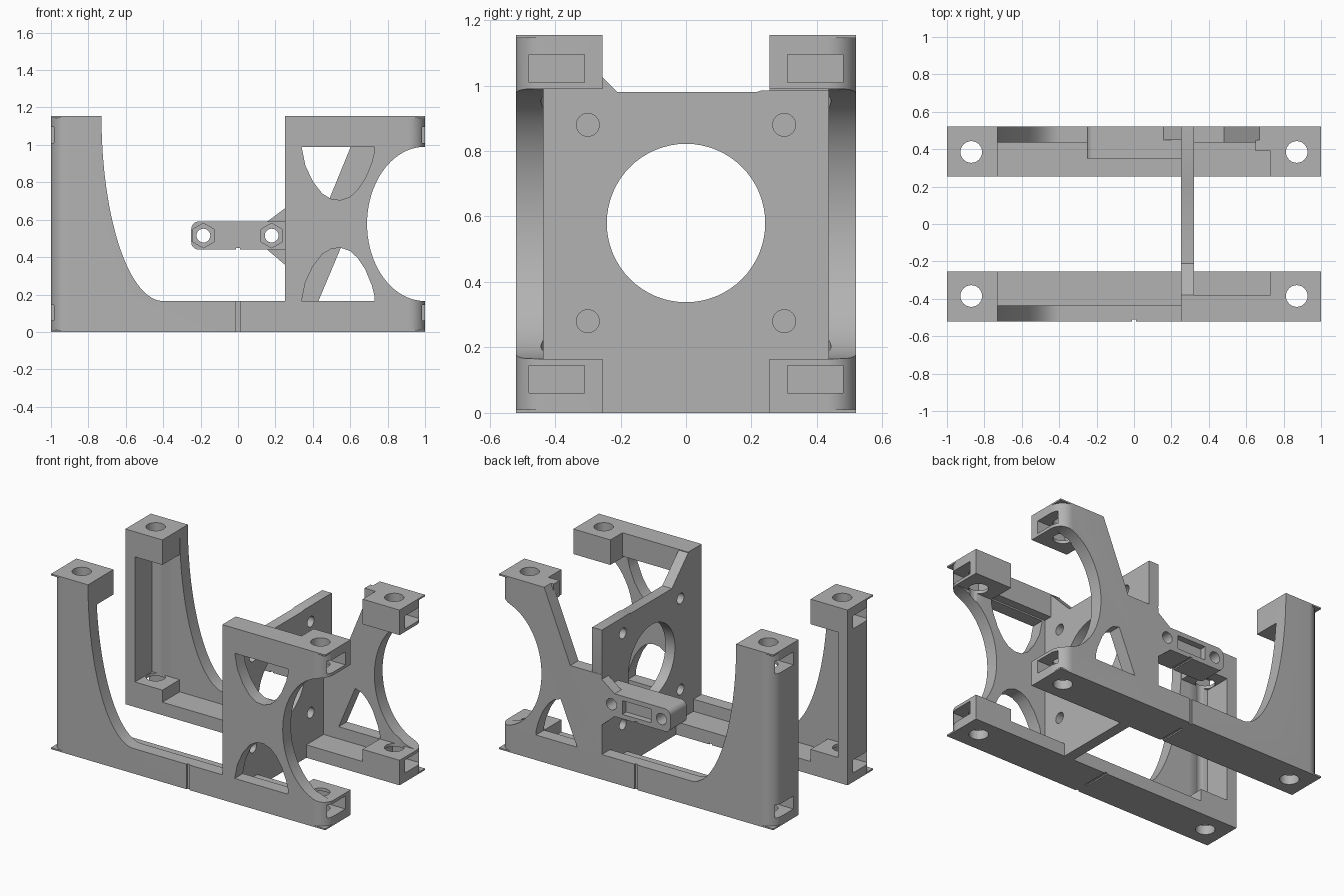
import bpy
import bmesh
from math import sin, cos, pi

cube = bpy.data.objects.get("Cube")
if cube:
    bpy.data.objects.remove(cube)

TOP, RIM, DEEP, WALL = 1.155, 0.165, 0.255, 0.435
HALF = 0.52

grey = bpy.data.materials.new("plain_grey")
grey.use_nodes = True
grey.diffuse_color = (0.45, 0.45, 0.45, 1)
grey.node_tree.nodes["Principled BSDF"].inputs["Base Color"].default_value = grey.diffuse_color


def prism(name, pts, lo, hi, axis):
    """Extrude a closed profile along an axis; the profile uses the other two."""
    place = {"x": lambda a, b, d: (d, a, b),
             "y": lambda a, b, d: (a, d, b),
             "z": lambda a, b, d: (a, b, d)}[axis]
    bm = bmesh.new()
    face = bm.faces.new([bm.verts.new(place(a, b, lo)) for a, b in pts])
    new = bmesh.ops.extrude_face_region(bm, geom=[face])["geom"]
    move = place(0, 0, hi - lo)
    bmesh.ops.translate(bm, vec=move, verts=[v for v in new if isinstance(v, bmesh.types.BMVert)])
    bmesh.ops.recalc_face_normals(bm, faces=bm.faces)
    mesh = bpy.data.meshes.new(name)
    bm.to_mesh(mesh)
    bm.free()
    mesh.materials.append(grey)
    obj = bpy.data.objects.new(name, mesh)
    bpy.context.collection.objects.link(obj)
    return obj


def box(name, x, y, z):
    y0, y1 = sorted(y)
    return prism(name, [(x[0], y0), (x[1], y0), (x[1], y1), (x[0], y1)], z[0], z[1], "z")


def arc(cx, cy, rx, ry, a0, a1, n=24):
    angles = [(a0 + (a1 - a0) * i / n) * pi / 180 for i in range(n + 1)]
    return [(cx + rx * cos(a), cy + ry * sin(a)) for a in angles]


def circle(cx, cy, r, n=32):
    return arc(cx, cy, r, r, 0, 360, n)[:-1]


def cut(obj, *cutters):
    """Subtract each cutter from the part, then discard the cutter."""
    bpy.context.view_layer.objects.active = obj
    for c in cutters:
        c.hide_render = True
        mod = obj.modifiers.new("cut", "BOOLEAN")
        mod.operation, mod.solver, mod.object = "DIFFERENCE", "EXACT", c
        bpy.ops.object.modifier_apply(modifier=mod.name)
        bpy.data.objects.remove(c)


def smooth(obj):
    bpy.ops.object.select_all(action="DESELECT")
    obj.select_set(True)
    bpy.context.view_layer.objects.active = obj
    bpy.ops.object.shade_smooth_by_angle(angle=0.5)


def corner_cutter(sx, sy):
    # rounds an outer vertical edge, leaving thin ears at top and bottom
    r = 0.09
    pts = [(1.02, HALF + 0.02), (1 - r, HALF + 0.02)]
    pts += arc(1 - r, HALF - r, r, r, 90, 0, 12) + [(1.02, HALF - r)]
    return prism("corner_cutter", [(sx * a, sy * b) for a, b in pts], 0.01, TOP - 0.01, "z")


def flip(pts):
    return [(a, TOP - b) for a, b in pts]


# Profiles shared by the two side walls
bay = arc(1, TOP / 2, 0.31, 0.4125, 270, 90, 40)
sweep = arc(-0.4, TOP, 0.33, TOP - RIM, 270, 180, 32)
curve = [(0.73, 0.19), (0.715, 0.25), (0.68, 0.335), (0.64, 0.395), (0.6, 0.432), (0.55, 0.45)]
window = [(0.34, RIM), (0.73, RIM)] + curve + [(0.5, 0.445), (0.45, 0.415), (0.4, 0.35), (0.36, 0.265)]
small_window = [(0.43, RIM), (0.73, RIM)] + curve

for side, sy in (("front", -1), ("back", 1)):
    # Side wall: post, bottom beam and end panel in one profile
    crest = [(0.25, TOP)] if sy < 0 else [(0.67, TOP), (0.48, 0.69), (0.25, 0.69)]
    outline = [(-1, 0), (1, 0)] + bay + [(1, TOP)] + crest + [(0.25, RIM)] + sweep + [(-1, TOP)]
    lo, hi = sorted((sy * WALL, sy * HALF))
    wall = prism(side + "_wall", outline, lo, hi, "y")
    holes = [window, flip(window)] if sy < 0 else [small_window]
    cut(wall, *[prism("window_cutter", h, lo - 0.1, hi + 0.1, "y") for h in holes])
    cut(wall, box("groove", (-0.01, 0.01), (sy * 0.51, sy * 0.55), (-0.1, 0.3)))

    ledge = box(side + "_ledge", (-0.75, 0.75), (sy * DEEP, sy * 0.45), (0, 0.085))
    cut(ledge, box("groove", (-0.01, 0.01), (sy * 0.2, sy * 0.5), (-0.1, 0.008)))
    end = box(side + "_post_end", (-1, -0.93), (sy * DEEP, sy * HALF), (0, TOP))
    parts = [wall, end]

    # Screw blocks at both ends, top and bottom
    for sx in (-1, 1):
        for level, z in (("bottom", (0, RIM)), ("top", (TOP - RIM, TOP))):
            x = sorted((sx * 0.73, sx))
            parts.append(box(f"{side}_{level}_block", x, (sy * DEEP, sy * HALF), z))

    # Round the corners, then drill screw holes and nut slots
    for part in parts:
        xs = [v.co.x for v in part.data.vertices]
        ends = [sx for sx in (-1, 1) if min(xs) - 0.01 < sx < max(xs) + 0.01]
        for sx in ends:
            cut(part, corner_cutter(sx, sy))
            cut(part, prism("hole", circle(sx * 0.87, sy * 0.385, 0.058), -0.1, TOP + 0.1, "z"))
            for z in ((0.06, 0.145), (TOP - 0.145, TOP - 0.06)):
                x = sorted((sx * 0.79, sx * 1.1))
                cut(part, box("slot", x, (sy * 0.31, sy * 0.48), z))
        smooth(part)

# Ribs along the tops of the end panels
box("front_top_rib", (0.25, 0.75), (-0.38, -0.45), (1.0, TOP))
box("back_top_rib", (0.65, 0.75), (0.39, 0.45), (1.05, TOP))

# Cross plate with a large round opening and four screw holes
plate_outline = [(-0.5, 0), (0.5, 0), (0.5, 0.6), (HALF, 0.7), (HALF, 0.985), (0.23, 0.985),
                 (0.215, 0.98), (-0.21, 0.98), (-0.385, TOP), (-0.5, TOP)]
plate = prism("cross_plate", plate_outline, 0.25, 0.32, "x")
cut(plate, prism("opening", circle(0, 0.58, 0.242, 64), 0, 0.6, "x"))
for y in (-0.3, 0.3):
    for z in (0.28, 0.88):
        cut(plate, prism("screw_hole", circle(y, z, 0.035, 24), 0, 0.6, "x"))
smooth(plate)

# Small mounting arm with rounded end, hex nut pockets and a rear recess
arm_outline = [(0.26, 0.44), (0.26, 0.59)]
arm_outline += arc(-0.21, 0.55, 0.04, 0.04, 90, 180, 8) + arc(-0.21, 0.48, 0.04, 0.04, 180, 270, 8)
arm = prism("mounting_arm", arm_outline, 0.35, HALF, "y")
for x in (-0.185, 0.18):
    hexagon = arc(x, 0.515, 0.066, 0.066, 30, 390, 6)[:-1]
    cut(arm, prism("hole", circle(x, 0.515, 0.037, 24), 0.2, 0.7, "y"),
        prism("nut_pocket", hexagon, 0.3, 0.41, "y"))
cut(arm, box("recess", (-0.11, 0.1), (0.48, 0.6), (0.47, 0.56)))
cut(arm, box("notch", (-0.01, 0.01), (0.3, 0.6), (0.4, 0.448)))
smooth(arm)

# Gusset joining the arm to the plate
for name, pts in (("upper_gusset", [(0.15, 0.585), (0.25, 0.585), (0.25, 0.66)]),
                  ("lower_gusset", [(0.15, 0.445), (0.25, 0.36), (0.25, 0.445)])):
    prism(name, pts, 0.45, HALF, "y")
